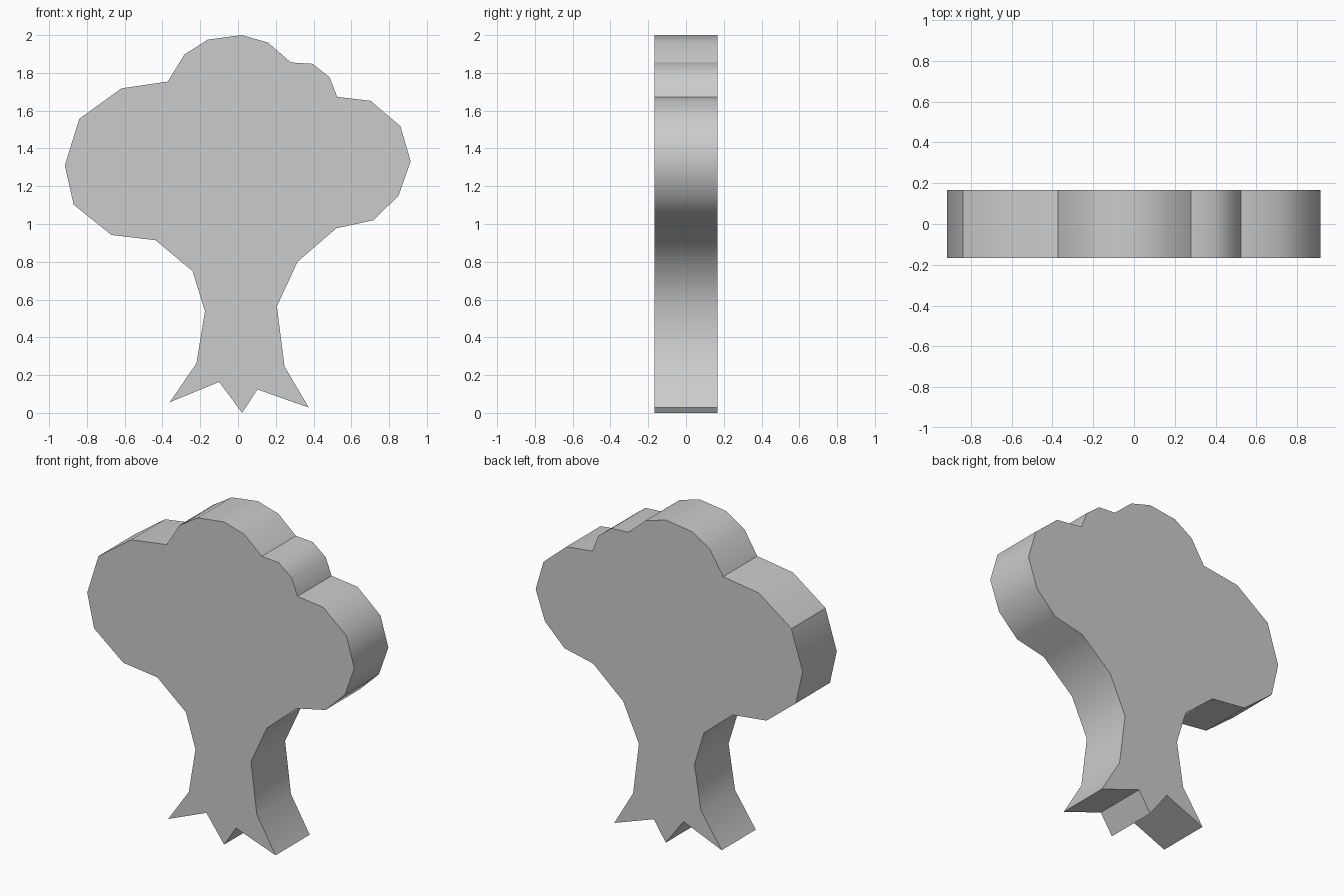
import bpy
import bmesh
import math

if "Cube" in bpy.data.objects:
    bpy.data.objects.remove(bpy.data.objects["Cube"])

HALF_DEPTH = 0.167

# Outline of the tree in x, z, clockwise from the top of the crown
crown_right = [(0.02, 2.0), (0.16, 1.96), (0.28, 1.855), (0.395, 1.848),
               (0.485, 1.777), (0.525, 1.673), (0.703, 1.652), (0.86, 1.517),
               (0.914, 1.332), (0.85, 1.15), (0.717, 1.02), (0.52, 0.977)]
trunk_right = [(0.315, 0.80), (0.206, 0.564), (0.246, 0.246)]
roots = [(0.375, 0.028), (0.103, 0.124), (0.022, 0.0), (-0.10, 0.164), (-0.362, 0.056)]
trunk_left = [(-0.22, 0.262), (-0.175, 0.538), (-0.24, 0.75)]
crown_left = [(-0.436, 0.914), (-0.67, 0.942), (-0.87, 1.102), (-0.917, 1.31),
              (-0.84, 1.557), (-0.617, 1.718), (-0.372, 1.754), (-0.283, 1.898),
              (-0.16, 1.976)]
outline = crown_right + trunk_right + roots + trunk_left + crown_left

# Flat tree cut-out: one outline face extruded through the thickness
bm = bmesh.new()
face = bm.faces.new([bm.verts.new((x, -HALF_DEPTH, z)) for x, z in outline])
result = bmesh.ops.extrude_face_region(bm, geom=[face], use_keep_orig=True)
back = [g for g in result["geom"] if isinstance(g, bmesh.types.BMVert)]
bmesh.ops.translate(bm, verts=back, vec=(0, 2 * HALF_DEPTH, 0))
bmesh.ops.recalc_face_normals(bm, faces=bm.faces)

mesh = bpy.data.meshes.new("tree")
bm.to_mesh(mesh)
bm.free()
tree = bpy.data.objects.new("tree", mesh)
bpy.context.collection.objects.link(tree)

# Soft shading round the rim, crisp at the notches and front/back edges
bpy.context.view_layer.objects.active = tree
tree.select_set(True)
bpy.ops.object.shade_smooth_by_angle(angle=math.radians(36))
